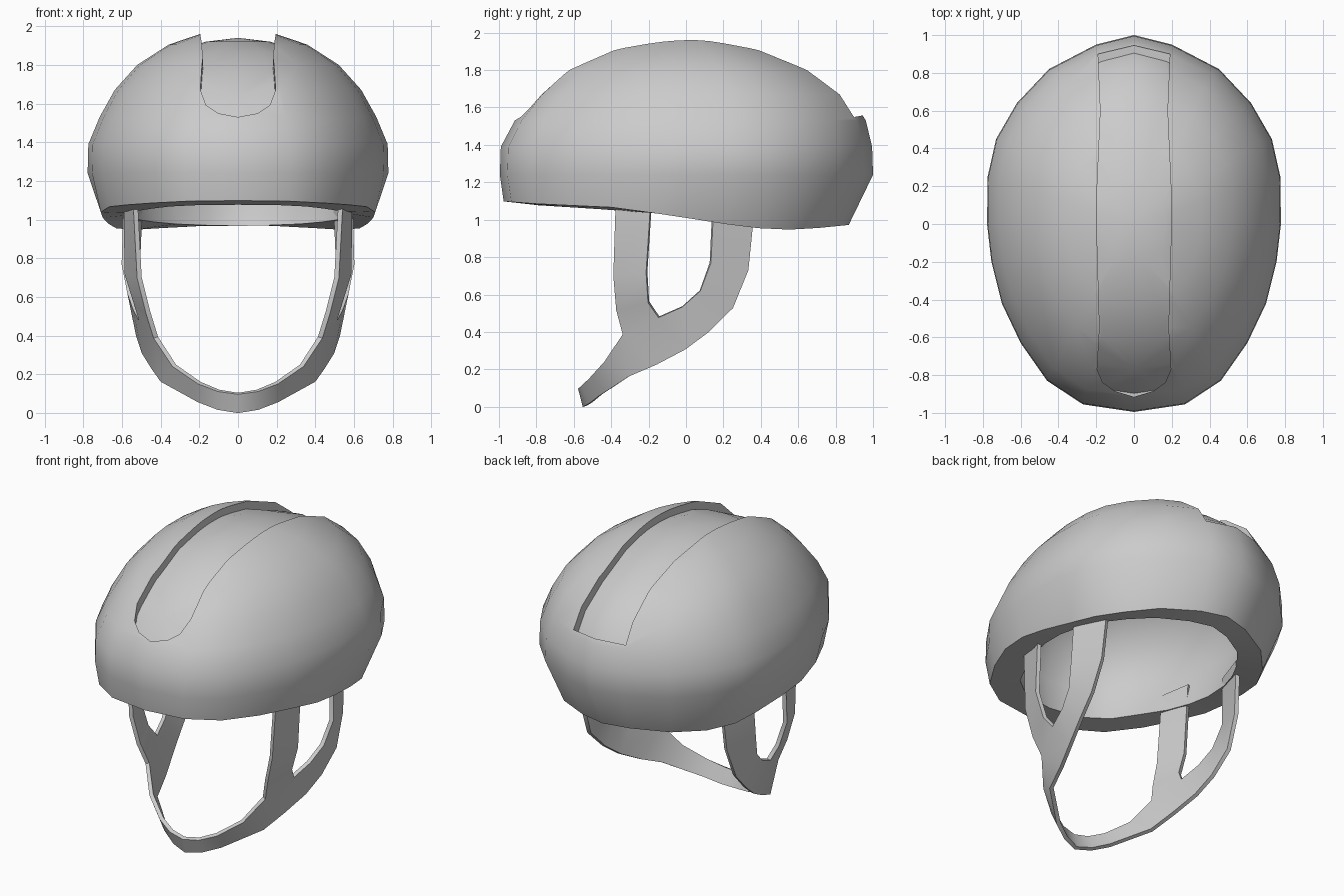
import bpy, bmesh

if "Cube" in bpy.data.objects:
    bpy.data.objects.remove(bpy.data.objects["Cube"])

mat = bpy.data.materials.new("plain grey")
mat.diffuse_color = (0.6, 0.6, 0.6, 1)
mat.use_nodes = True
mat.node_tree.nodes["Principled BSDF"].inputs["Base Color"].default_value = mat.diffuse_color

# Egg-shaped plan outline, half side, front to back
HALF = [(0, -.995), (.27, -.955), (.46, -.83), (.6, -.63), (.7, -.42), (.755, -.2), (.778, 0),
        (.775, .25), (.73, .45), (.62, .64), (.45, .82), (.2, .95), (0, 1)]
PLAN = HALF + [(-x, y) for x, y in HALF[-2:0:-1]]

# Height and inward scale of the wavy lower rim along y, and scale of the opening
RIM = [(-1, 1.10), (-.8, 1.085), (-.37, 1.065), (0, 1.01), (.2, .978), (.38, .955), (.6, .945), (.87, .972)]
RIM_SCALE = [(-1, .98), (-.2, .94), (0, .9), (.25, .86), (1, .87)]
OPENING = [(-1, .79), (-.63, .74), (-.2, .745), (0, .74), (.45, .69), (.7, .69), (1, .73)]

# Dome levels: scale of the plan, height, extra length in front and behind
DOME = [(1, 1.24, 1, 1), (.995, 1.39, 1, 1), (.92, 1.53, 1, 1.045), (.82, 1.67, .98, 1.07),
        (.67, 1.80, .98, 1.055), (.46, 1.905, .97, 1.01), (.25, 1.96, 1, 1)]
TOP = 1.98
LINER = [(.815, 1.28, 1, 1), (.75, 1.52, 1, 1), (.53, 1.71, 1, 1), (.25, 1.8, 1, 1)]
LINER_TOP = 1.82


def along(table, y):
    if y >= table[-1][0]:
        return table[-1][1]
    for (a, va), (b, vb) in zip(table, table[1:]):
        if y <= b:
            return va + (vb - va) * (y - a) / (b - a)


def ring(s, z, front=1, back=1):
    return [(x * s, y * s * (front if y < 0 else back), z) for x, y in PLAN]


def rim_outer():
    pts = []
    for x, y in PLAN:
        s = along(RIM_SCALE, y)
        pts.append((x * s, y * s, along(RIM, y * s)))
    return pts


def rim_inner():
    return [(x * along(OPENING, y), y * along(OPENING, y), 1.022 - .055 * y) for x, y in PLAN]


def finish(name, bm):
    bmesh.ops.recalc_face_normals(bm, faces=bm.faces)
    me = bpy.data.meshes.new(name)
    bm.to_mesh(me)
    bm.free()
    me.materials.append(mat)
    ob = bpy.data.objects.new(name, me)
    bpy.context.collection.objects.link(ob)
    return ob


def loft(name, rings, start=None, end=None):
    """Bridge the rings; close the ends with a fan to a point or one face."""
    bm = bmesh.new()
    rows = [[bm.verts.new(p) for p in r] for r in rings]
    n = len(rows[0])
    for a, b in zip(rows, rows[1:]):
        for i in range(n):
            j = (i + 1) % n
            bm.faces.new((a[i], a[j], b[j], b[i]))
    for row, z in ((rows[0], start), (rows[-1], end)):
        if z is None:
            bm.faces.new(row)
        else:
            tip = bm.verts.new((0, 0, z))
            for i in range(n):
                bm.faces.new((row[i], row[(i + 1) % n], tip))
    return finish(name, bm)


def apply_all(ob):
    bpy.ops.object.select_all(action='DESELECT')
    ob.select_set(True)
    bpy.context.view_layer.objects.active = ob
    for m in list(ob.modifiers):
        bpy.ops.object.modifier_apply(modifier=m.name)


def subtract(ob, cutter):
    m = ob.modifiers.new("cut", 'BOOLEAN')
    m.operation = 'DIFFERENCE'
    m.solver = 'EXACT'
    m.object = cutter
    apply_all(ob)
    bpy.data.objects.remove(cutter)


# Shell: hollow dome running from the lining, over the rim, to the crown
shell = loft("helmet_shell",
             [ring(*lv) for lv in reversed(LINER)] + [rim_inner(), rim_outer()]
             + [ring(*lv) for lv in DOME], LINER_TOP, TOP)

# Central channel: a long slot cut to a constant depth
core = loft("channel_floor", [ring(.9, 1.1)] + [ring(s - .035, z - .04, f, b) for s, z, f, b in DOME],
            None, TOP - .04)
slot_half = [(0, -.915), (.1, -.885), (.165, -.84), (.195, -.77), (.182, -.55), (.195, -.1),
             (.195, .2), (.177, .6), (.19, .9), (0, .945)]
slot = slot_half + [(-x, y) for x, y in slot_half[-2:0:-1]]
cutter = loft("channel_cutter", [[(x, y, 1.46 + .035 * (y + .9)) for x, y in slot],
                                 [(x, y, 2.2) for x, y in slot]])
subtract(cutter, core)
subtract(shell, cutter)

# Chin strap: a flat band that forks into a front and a rear branch on each side
low = [(0, -.54, .003), (.1, -.51, .02), (.2, -.46, .06), (.39, -.3, .165), (.435, -.15, .23), (.485, 0, .31),
       (.515, .12, .4), (.53, .25, .53), (.52, .33, .73), (.505, .365, 1.08)]
front = [(0, -.565, .1), (.1, -.55, .115), (.2, -.51, .155), (.33, -.43, .245), (.425, -.335, .39),
         (.465, -.37, .52), (.51, -.385, .7), (.535, -.37, 1.17)]
hole_front = [(.5, -.145, .48), (.525, -.2, .56), (.575, -.21, .72), (.58, -.18, 1.18)]
hole_rear = [(.53, -.02, .535), (.56, .075, .62), (.59, .13, .77), (.58, .145, 1.08)]
bm = bmesh.new()
L, U, F, R = [[bm.verts.new(p) for p in row] for row in (low, front, hole_front, hole_rear)]


def strip(a, b):
    for i in range(len(a) - 1):
        bm.faces.new((a[i], a[i + 1], b[i + 1], b[i]))


strip(L[:5], U[:5])
bm.faces.new((U[4], L[4], L[5], F[0]))
strip(U[4:], F)
strip(L[5:], [F[0]] + R)
strap = finish("chin_strap", bm)
m = strap.modifiers.new("mirror", 'MIRROR')
m.use_clip = True
m = strap.modifiers.new("thickness", 'SOLIDIFY')
m.thickness = .025
m.offset = 0
apply_all(strap)

for ob in (shell, strap):
    apply_all(ob)
    bpy.ops.object.shade_smooth_by_angle(angle=0.6)
